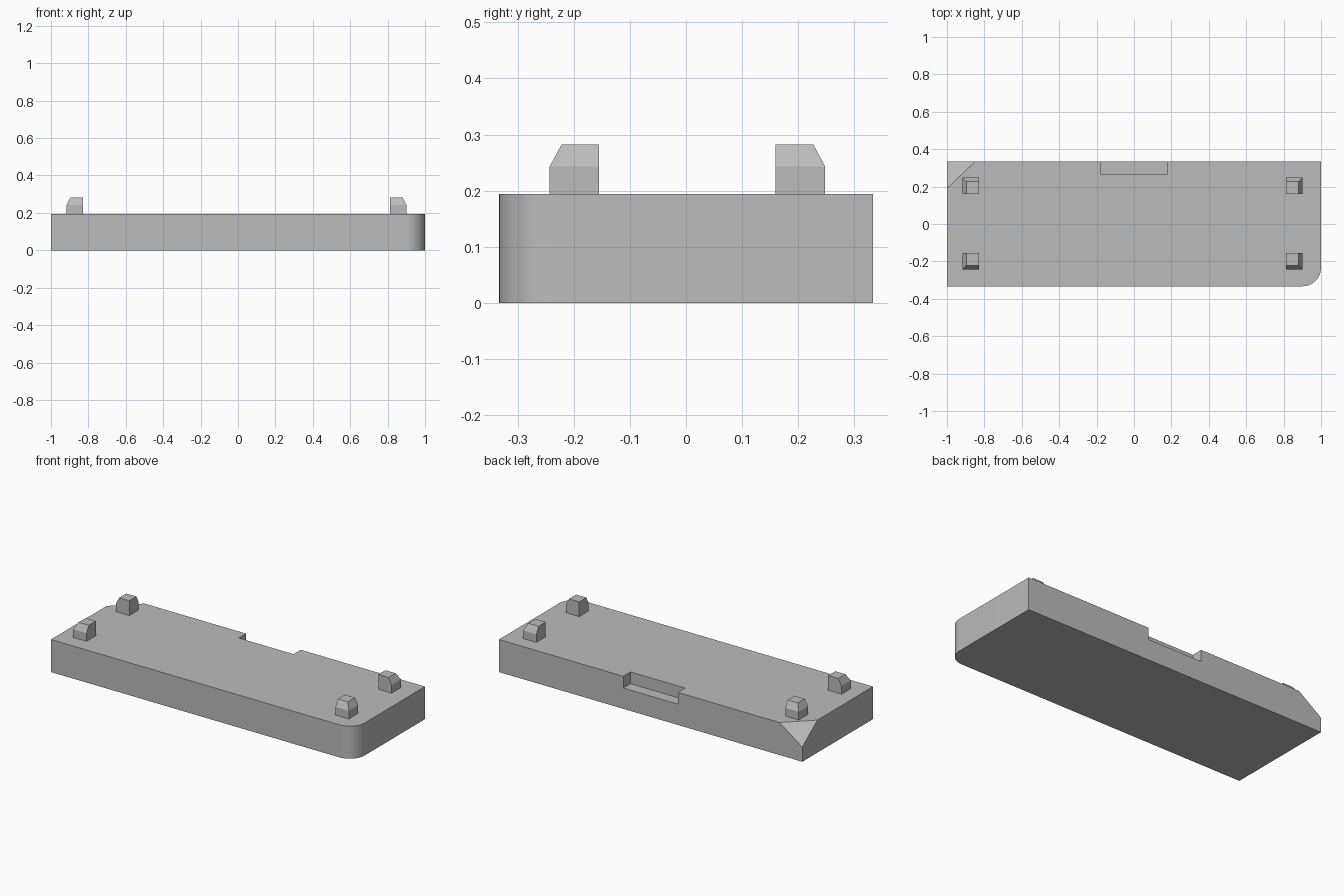
import bpy, bmesh, math
from mathutils import Vector

cube = bpy.data.objects.get("Cube")
if cube:
    bpy.data.objects.remove(cube, do_unlink=True)

grey = bpy.data.materials.new("plain grey")
grey.use_nodes = True
grey.diffuse_color = (0.5, 0.5, 0.5, 1)
grey.node_tree.nodes["Principled BSDF"].inputs["Base Color"].default_value = (0.5, 0.5, 0.5, 1)

LENGTH, DEPTH, TOP = 1.0, 0.333, 0.194


def finish(bm, name):
    bmesh.ops.recalc_face_normals(bm, faces=bm.faces)
    mesh = bpy.data.meshes.new(name)
    bm.to_mesh(mesh)
    bm.free()
    mesh.materials.append(grey)
    obj = bpy.data.objects.new(name, mesh)
    bpy.context.collection.objects.link(obj)
    return obj


def prism(bm, outline, z0, z1):
    """Extrude a flat outline from z0 up to z1."""
    face = bm.faces.new([bm.verts.new((x, y, z0)) for x, y in outline])
    new = bmesh.ops.extrude_face_region(bm, geom=[face])["geom"]
    verts = [v for v in new if isinstance(v, bmesh.types.BMVert)]
    bmesh.ops.translate(bm, verts=verts, vec=(0, 0, z1 - z0))


# Base slab: outline with one rounded front corner and a notch in the back
radius, steps = 0.1, 16
arc = [(LENGTH - radius + radius * math.sin(a), -DEPTH + radius - radius * math.cos(a))
       for a in (i * math.pi / 2 / steps for i in range(steps + 1))]
notch_x, notch_y, notch_z = 0.18, 0.265, 0.124
outline = [(-LENGTH, -DEPTH)] + arc + [(LENGTH, DEPTH), (-LENGTH, DEPTH)]

bm = bmesh.new()
prism(bm, outline, 0, TOP)

# Sloped cut across the back right top corner
a = Vector((-0.85, DEPTH, TOP))
b = Vector((-LENGTH, 0.19, TOP))
c = Vector((-LENGTH, DEPTH, 0.088))
normal = (b - a).cross(c - a).normalized()
if normal.z < 0:
    normal.negate()
cut = bmesh.ops.bisect_plane(bm, geom=bm.verts[:] + bm.edges[:] + bm.faces[:],
                             plane_co=a, plane_no=normal, clear_outer=True)
rim = [e for e in cut["geom_cut"] if isinstance(e, bmesh.types.BMEdge)]
bmesh.ops.contextual_create(bm, geom=rim)
base = finish(bm, "base_slab")

# Notch cutter, open to the back and top
bm = bmesh.new()
prism(bm, [(-notch_x, notch_y), (notch_x, notch_y), (notch_x, 0.4), (-notch_x, 0.4)], notch_z, 0.3)
cutter = finish(bm, "notch_cutter")
mod = base.modifiers.new("back_notch", "BOOLEAN")
mod.object = cutter
mod.operation = "DIFFERENCE"
mod.solver = "EXACT"
bpy.context.view_layer.objects.active = base
base.select_set(True)
bpy.ops.object.modifier_apply(modifier=mod.name)
bpy.data.objects.remove(cutter, do_unlink=True)
bpy.ops.object.shade_smooth_by_angle(angle=math.radians(25))


# Locating pegs, bevelled on the two outward sides
def peg(name, x, y, sx, sy):
    size, slope = 0.088, 0.021
    bm = bmesh.new()
    rings = []
    for z, inset in ((TOP, 0), (0.243, 0), (0.282, slope)):
        hi, lo = size / 2 - inset, -size / 2
        rings.append([bm.verts.new((x + sx * u, y + sy * v, z))
                      for u, v in ((lo, lo), (hi, lo), (hi, hi), (lo, hi))])
    for low, high in zip(rings, rings[1:]):
        for i in range(4):
            j = (i + 1) % 4
            bm.faces.new((low[i], low[j], high[j], high[i]))
    bm.faces.new(rings[0])
    bm.faces.new(rings[-1])
    finish(bm, name)


for side, x, sx in (("right", -0.873, -1), ("left", 0.857, 1)):
    for end, y, sy in (("front", -0.199, -1), ("back", 0.204, 1)):
        peg(f"{end}_{side}_peg", x, y, sx, sy)
